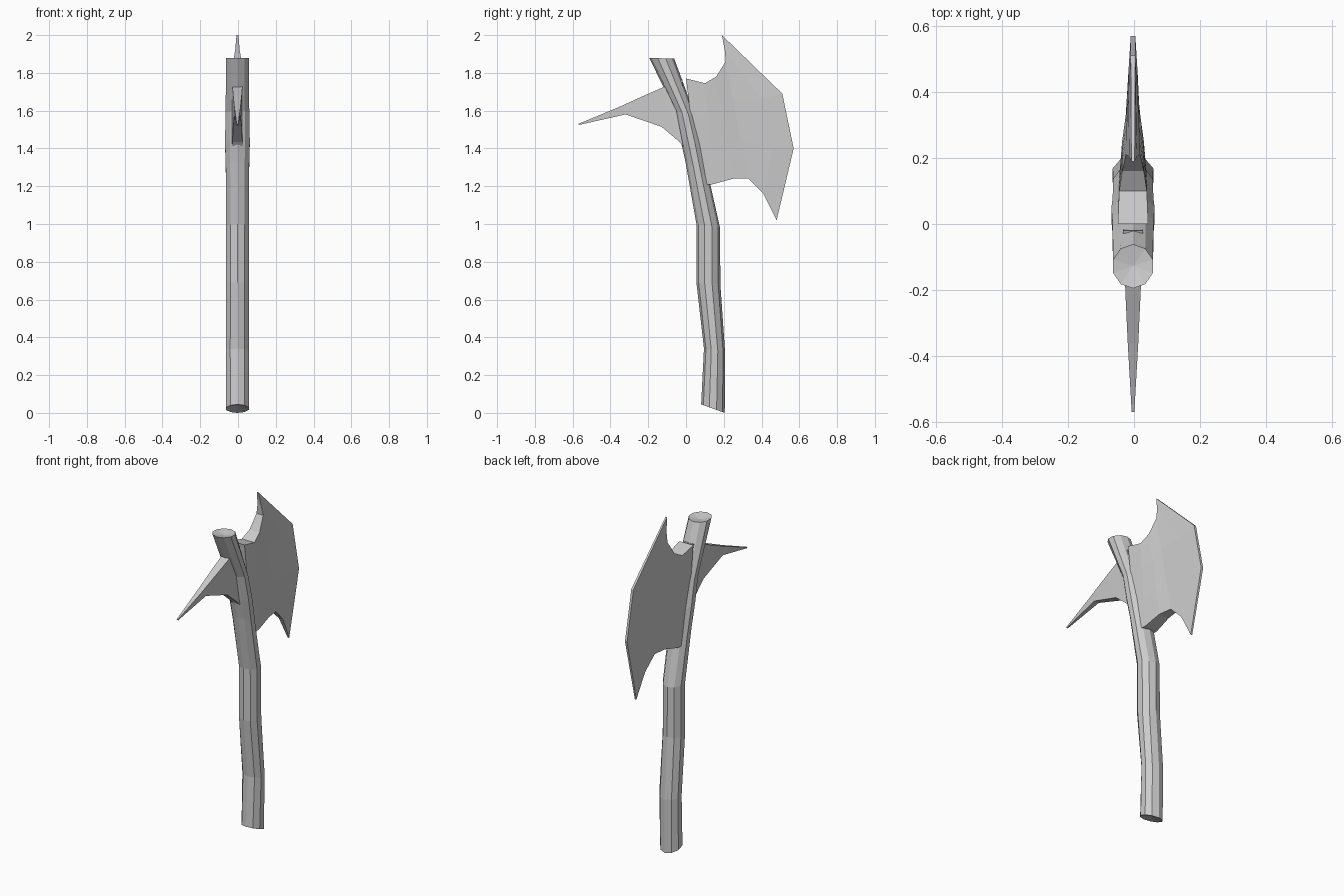
import bpy, bmesh
from math import sin, cos, pi
from mathutils import Vector

if "Cube" in bpy.data.objects:
    bpy.data.objects.remove(bpy.data.objects["Cube"])

CX = -0.003  # mid-plane of the axe


def loft(name, rings, fan=None):
    """Bridge successive closed rings; cap with flat ends or fans to given centres."""
    bm = bmesh.new()
    loops = [[bm.verts.new(p) for p in ring] for ring in rings]
    n = len(loops[0])
    for a, b in zip(loops, loops[1:]):
        for i in range(n):
            j = (i + 1) % n
            bm.faces.new((a[i], a[j], b[j], b[i]))
    for k, loop in enumerate((loops[0], loops[-1])):
        if fan:
            c = bm.verts.new(fan[k])
            for i in range(n):
                bm.faces.new((loop[i], loop[(i + 1) % n], c))
        elif n == 8:
            # strip cap between the two sides of the blade
            for i in range(3):
                bm.faces.new((loop[i], loop[i + 1], loop[6 - i], loop[7 - i]))
        else:
            bm.faces.new(loop)
    bmesh.ops.recalc_face_normals(bm, faces=bm.faces)
    me = bpy.data.meshes.new(name)
    bm.to_mesh(me)
    bm.free()
    ob = bpy.data.objects.new(name, me)
    bpy.context.collection.objects.link(ob)
    return ob


# Handle: bent shaft, each ring given by its front and back (y, z) and half width
stations = [
    ((0.08, 0.045), (0.205, 0.0), 0.063),
    ((0.095, 0.34), (0.207, 0.32), 0.065),
    ((0.055, 0.69), (0.182, 0.68), 0.063),
    ((0.055, 1.00), (0.180, 0.98), 0.063),
    ((-0.003, 1.33), (0.122, 1.24), 0.065),
    ((-0.030, 1.45), (0.090, 1.41), 0.069),
    ((-0.058, 1.60), (0.050, 1.57), 0.066),
    ((-0.195, 1.88), (-0.062, 1.875), 0.063),
]
SIDES = 10
rings = []
for f, b, w in stations:
    front, back = Vector((CX, *f)), Vector((CX, *b))
    mid, half = (front + back) / 2, (front - back) / 2
    rings.append([mid + half * cos(2 * pi * i / SIDES)
                  + Vector((w * sin(2 * pi * i / SIDES), 0, 0)) for i in range(SIDES)])
loft("handle", rings, fan=[(CX, 0.142, 0.035), (CX, -0.127, 1.865)])

# Blade: columns of (y, z) from the handle out to the cutting edge
ends = [
    ((0.00, 1.77), (0.07, 1.21), 0.046),
    ((0.10, 1.745), (0.14, 1.21), 0.042),
    ((0.16, 1.78), (0.25, 1.24), 0.033),
    ((0.21, 1.86), (0.33, 1.24), 0.022),
]
columns = []
for top, bot, t in ends:
    top, bot = Vector(top), Vector(bot)
    columns.append([(*top.lerp(bot, k / 3), t) for k in range(4)])
columns.append([(0.205, 1.92, 0.012), (0.40, 1.66, 0.014),
                (0.46, 1.40, 0.014), (0.41, 1.16, 0.014)])
columns.append([(0.19, 2.0, 0.005), (0.51, 1.69, 0.007),
                (0.57, 1.40, 0.007), (0.48, 1.02, 0.005)])
loft("blade", [[(CX + t, y, z) for y, z, t in col]
               + [(CX - t, y, z) for y, z, t in reversed(col)] for col in columns])

# Back spike: (y, top z, lower y, lower z, half width), root to tip
spike = [
    (-0.02, 1.765, 0.03, 1.36, 0.030),
    (-0.13, 1.72, -0.035, 1.435, 0.026),
    (-0.21, 1.685, -0.13, 1.515, 0.023),
    (-0.36, 1.617, -0.32, 1.58, 0.016),
    (-0.57, 1.53, -0.565, 1.525, 0.004),
]
loft("spike", [[(CX - w, y, z), (CX + w, y, z), (CX + w, ly, lz), (CX - w, ly, lz)]
               for y, z, ly, lz, w in spike])
